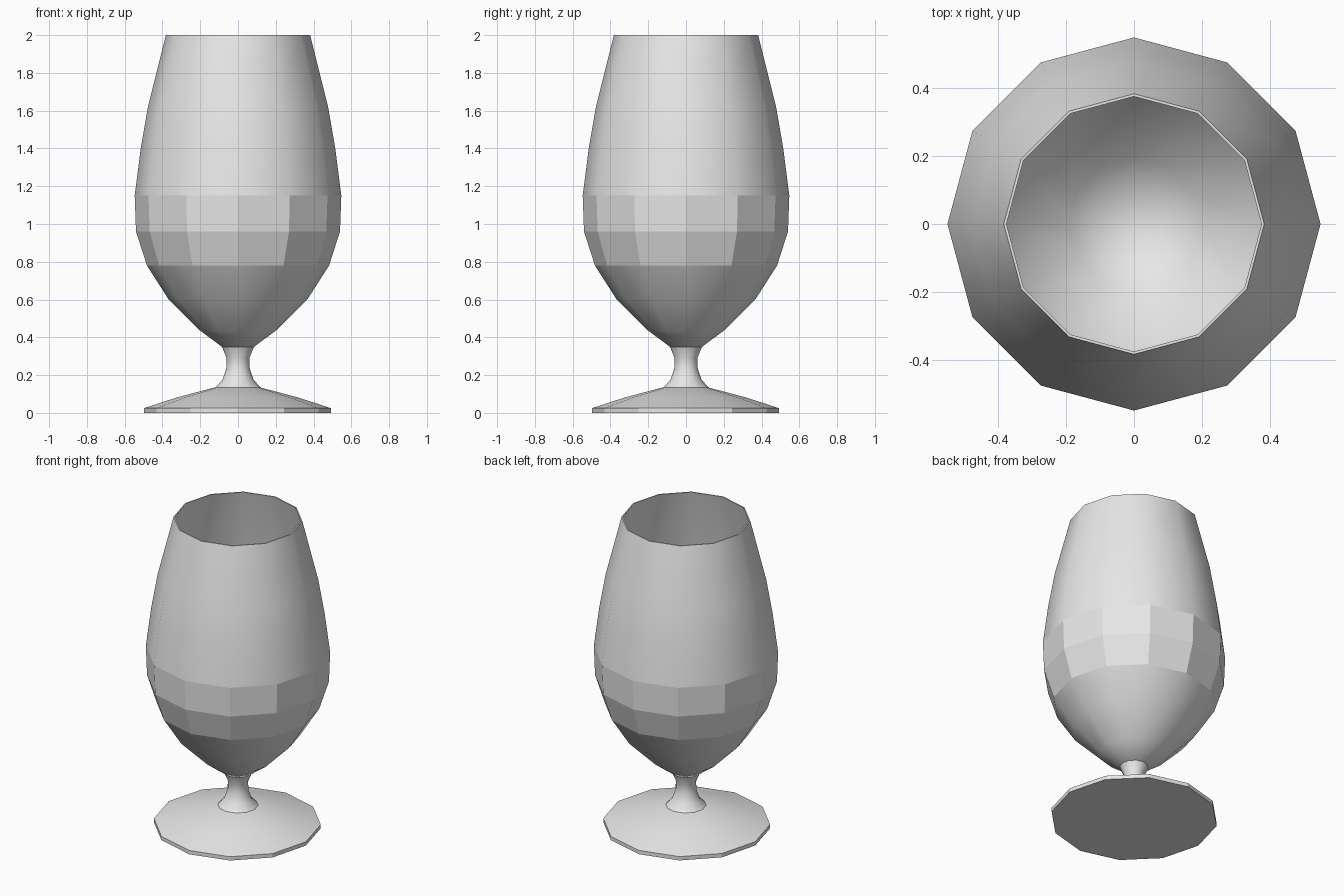
import bpy, bmesh, math

cube = bpy.data.objects.get("Cube")
if cube:
    bpy.data.objects.remove(cube, do_unlink=True)

SIDES = 12

glass = bpy.data.materials.new("light grey")
glass.use_nodes = True
glass.diffuse_color = (0.8, 0.8, 0.8, 1)
glass.node_tree.nodes["Principled BSDF"].inputs["Base Color"].default_value = (0.8, 0.8, 0.8, 1)


def lathe(name, profile, cap_start=False, cap_end=False, angle=40, flat=None):
    """Turn a (radius, height) profile, listed upwards on the outside, about z."""
    bm = bmesh.new()
    rings = []
    for r, z in profile:
        rings.append([bm.verts.new((r * math.cos(a), r * math.sin(a), z))
                      for a in (math.tau * i / SIDES for i in range(SIDES))])
    for lo, hi in zip(rings, rings[1:]):
        for i in range(SIDES):
            j = (i + 1) % SIDES
            bm.faces.new((lo[i], lo[j], hi[j], hi[i]))
    if cap_start:
        bm.faces.new(rings[0][::-1])
    if cap_end:
        bm.faces.new(rings[-1])
    mesh = bpy.data.meshes.new(name)
    bm.to_mesh(mesh)
    bm.free()
    mesh.materials.append(glass)
    obj = bpy.data.objects.new(name, mesh)
    bpy.context.collection.objects.link(obj)
    bpy.ops.object.select_all(action='DESELECT')
    obj.select_set(True)
    bpy.context.view_layer.objects.active = obj
    bpy.ops.object.shade_smooth_by_angle(angle=math.radians(angle))
    # Faceted belt between two heights
    if flat:
        for p in mesh.polygons:
            if flat[0] < p.center.z < flat[1] and p.normal.dot(p.center) > 0:
                p.use_smooth = False
    return obj


# Foot: thin rim with a shallow cone on top
foot = lathe("foot", [(0.495, 0), (0.495, 0.025), (0.32, 0.082), (0.12, 0.135)],
             cap_start=True, cap_end=True, angle=29)
foot.location = (-0.003, -0.003, 0)

# Stem: waisted column
lathe("stem", [(0.12, 0.135), (0.082, 0.175), (0.062, 0.235),
               (0.06, 0.29), (0.085, 0.35)])

# Bowl: outer wall up to the rim, then the thin inner wall down to a flat floor
outer = [(0.085, 0.35), (0.2, 0.435), (0.37, 0.605), (0.482, 0.78),
         (0.54, 0.96), (0.547, 1.15), (0.515, 1.4), (0.477, 1.62), (0.382, 2.0)]
WALL = 0.008
inner = [(r - WALL, z) for r, z in reversed(outer[1:])] + [(0.09, 0.365)]
lathe("bowl", outer + inner, cap_start=True, cap_end=True, flat=(0.78, 1.15))
